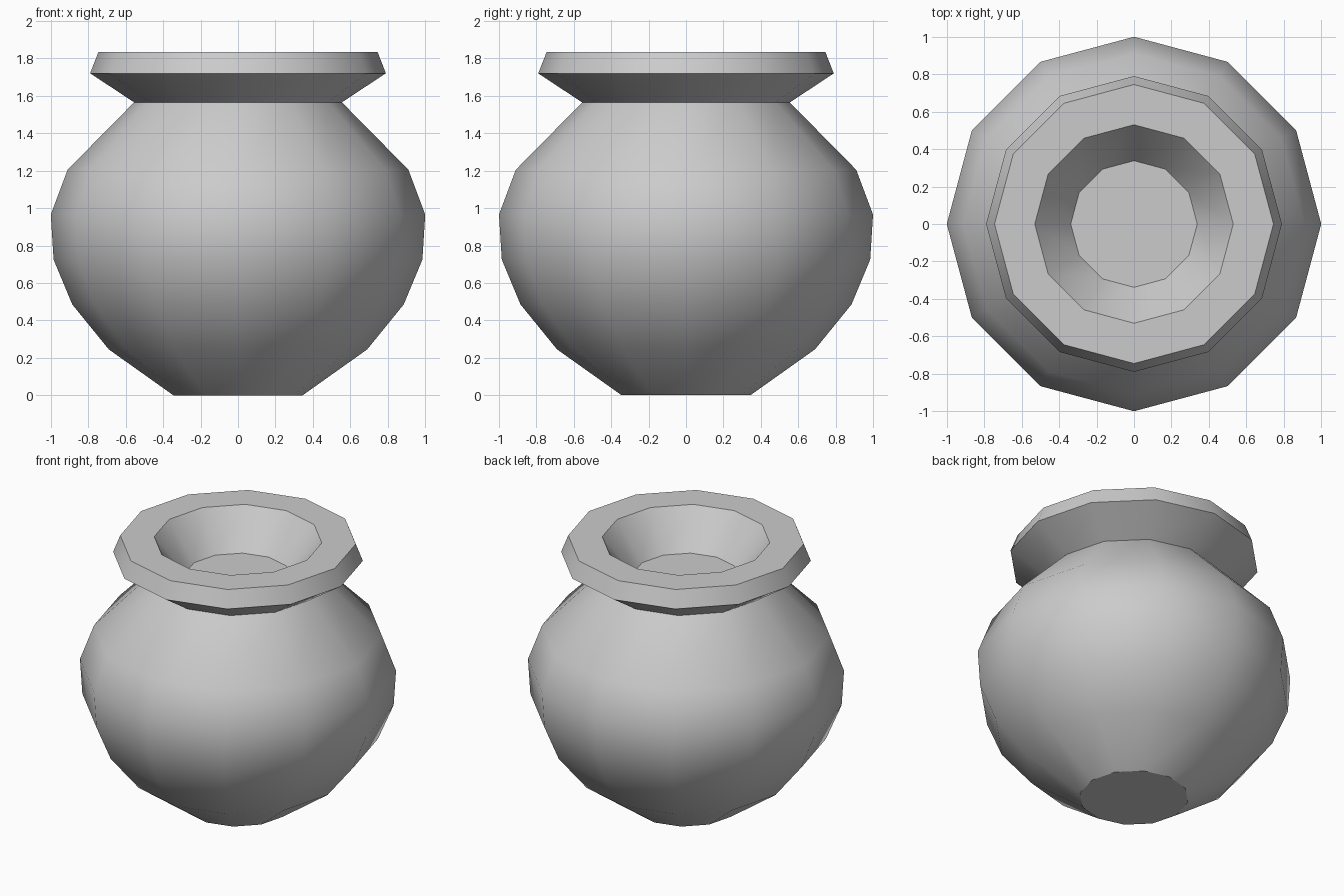
import bpy, bmesh, math

if "Cube" in bpy.data.objects:
    bpy.data.objects.remove(bpy.data.objects["Cube"])

SIDES = 12

# Profile (radius, height): foot, belly, shoulder, neck, flared rim, inner bowl
PROFILE = [(0.345, 0.0), (0.69, 0.245), (0.885, 0.485), (0.985, 0.725),
           (1.0, 0.965), (0.91, 1.205), (0.555, 1.565), (0.79, 1.72),
           (0.745, 1.835), (0.53, 1.835), (0.338, 1.585)]


def lathe(name, profile, sides):
    bm = bmesh.new()
    rings = []
    for r, z in profile:
        rings.append([bm.verts.new((r * math.cos(2 * math.pi * i / sides),
                                    r * math.sin(2 * math.pi * i / sides), z))
                      for i in range(sides)])
    for low, high in zip(rings, rings[1:]):
        for i in range(sides):
            j = (i + 1) % sides
            bm.faces.new((low[i], low[j], high[j], high[i]))
    # Foot disc and inner floor
    bm.faces.new(rings[0][::-1])
    bm.faces.new(rings[-1])
    mesh = bpy.data.meshes.new(name)
    bm.to_mesh(mesh)
    bm.free()
    obj = bpy.data.objects.new(name, mesh)
    bpy.context.collection.objects.link(obj)
    return obj


# Whole pot as one turned shell
pot = lathe("pot", PROFILE, SIDES)
bpy.context.view_layer.objects.active = pot
pot.select_set(True)
bpy.ops.object.shade_smooth_by_angle(angle=math.radians(35))
